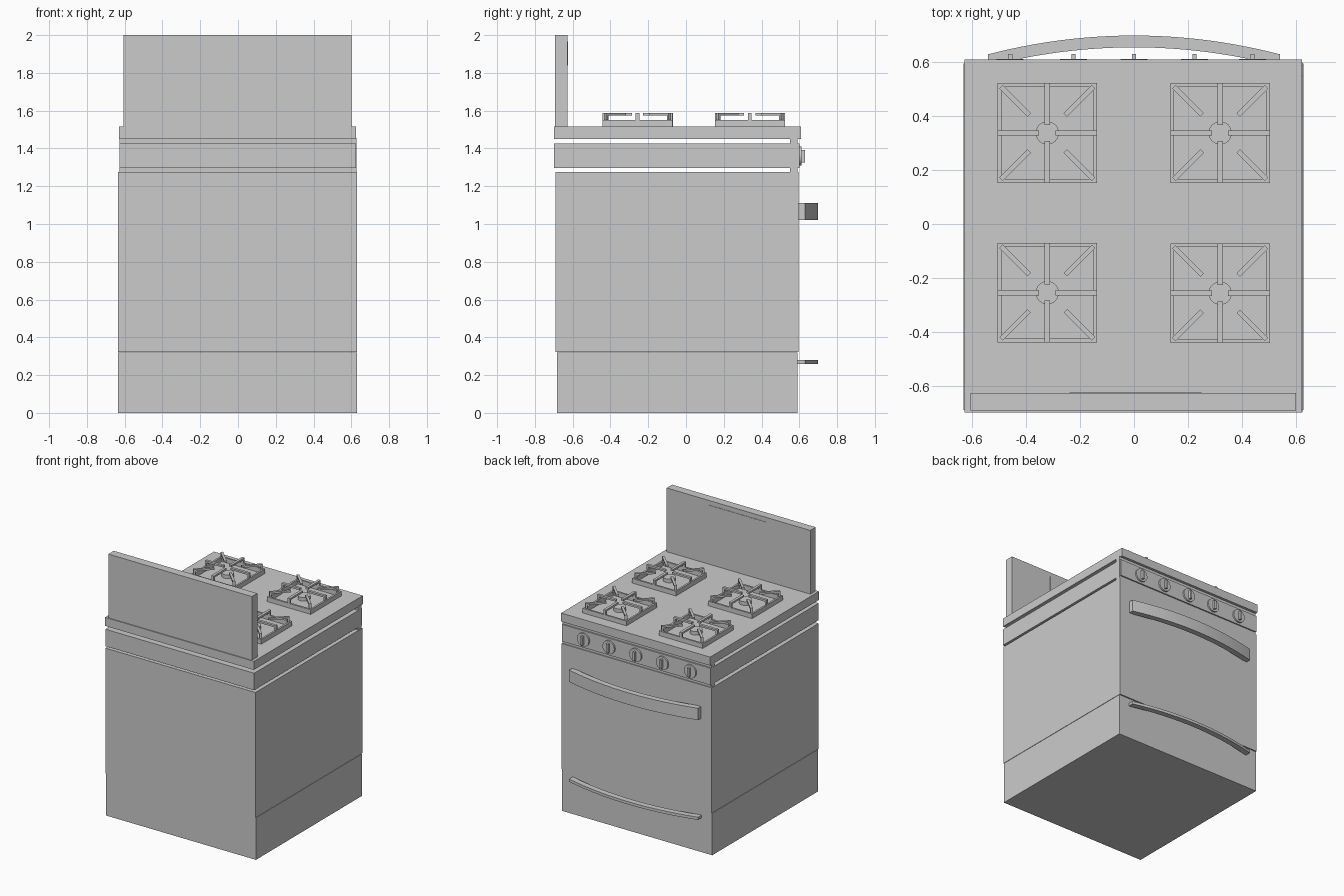
import bpy, bmesh
from math import pi
from mathutils import Matrix, Vector

if "Cube" in bpy.data.objects:
    bpy.data.objects.remove(bpy.data.objects["Cube"])


def finish(name, bm, smooth=False):
    bmesh.ops.recalc_face_normals(bm, faces=bm.faces[:])
    me = bpy.data.meshes.new(name)
    bm.to_mesh(me)
    bm.free()
    ob = bpy.data.objects.new(name, me)
    bpy.context.collection.objects.link(ob)
    if smooth:
        bpy.ops.object.select_all(action='DESELECT')
        ob.select_set(True)
        bpy.context.view_layer.objects.active = ob
        bpy.ops.object.shade_smooth_by_angle(angle=0.6)
    return ob


def add_box(bm, x0, x1, y0, y1, z0, z1, m=Matrix()):
    c = Vector(((x0 + x1) / 2, (y0 + y1) / 2, (z0 + z1) / 2))
    s = Matrix.Diagonal((x1 - x0, y1 - y0, z1 - z0, 1))
    bmesh.ops.create_cube(bm, size=1, matrix=m @ Matrix.Translation(c) @ s)


def box(name, *dims):
    bm = bmesh.new()
    add_box(bm, *dims)
    return finish(name, bm)


def add_disc(bm, r, depth, m, segs=32):
    bmesh.ops.create_cone(bm, cap_ends=True, segments=segs, radius1=r,
                          radius2=r, depth=depth, matrix=m)


# Body: stacked slabs, with a front strip bridging the open gaps
box("drawer", -0.634, 0.63, -0.684, 0.59, 0, 0.32)
box("oven_body", -0.634, 0.63, -0.69, 0.596, 0.323, 1.276)
box("control_slab", -0.628, 0.626, -0.699, 0.6, 1.296, 1.425)
box("cooktop", -0.63, 0.624, -0.7, 0.61, 1.45, 1.515)
box("front_strip", -0.627, 0.627, 0.55, 0.59, 1.27, 1.455)
box("backsplash", -0.607, 0.602, -0.693, -0.628, 1.51, 2.0)
box("clock_panel", -0.24, 0.25, -0.64, -0.625, 1.84, 1.965)

# Knobs: round plate with a grip bar
for i, x in enumerate((-0.46, -0.225, 0, 0.225, 0.44)):
    bm = bmesh.new()
    add_disc(bm, 0.05, 0.02, Matrix.Translation((x, 0.602, 1.36)) @ Matrix.Rotation(pi / 2, 4, 'X'))
    add_box(bm, x - 0.008, x + 0.008, 0.6, 0.631, 1.325, 1.392)
    finish(f"knob_{i + 1}", bm, True)


# Handles: bowed bands swept across the front
def handle(name, z0, z1, n=28):
    bm = bmesh.new()
    rings = []
    for i in range(n + 1):
        t = 2 * i / n - 1
        x, y = 0.543 * t, 0.7 - 0.07 * t * t
        pts = ((y, z0), (y, z1), (y - 0.044, z1), (y - 0.044, z0))
        rings.append([bm.verts.new((x, a, b)) for a, b in pts])
    for a, b in zip(rings, rings[1:]):
        for k in range(4):
            j = (k + 1) % 4
            bm.faces.new((a[k], a[j], b[j], b[k]))
    bm.faces.new(rings[0])
    bm.faces.new(rings[-1])
    finish(name, bm, True)


handle("door_handle", 1.02, 1.11)
handle("drawer_handle", 0.26, 0.281)

# Burners: square rim, cross and diagonal fingers on short legs, round cap
H, W, Z = 0.185, 0.014, 1.513
for name, cx, cy in (("back_left", -0.322, -0.255), ("back_right", 0.32, -0.257),
                     ("front_left", -0.322, 0.338), ("front_right", 0.32, 0.338)):
    bm = bmesh.new()
    for k in range(4):
        m = Matrix.Translation((cx, cy, 0)) @ Matrix.Rotation(k * pi / 2, 4, 'Z')
        d = m @ Matrix.Rotation(pi / 4, 4, 'Z')
        add_box(bm, H - W, H, -H, H - W, Z, 1.55, m)
        add_box(bm, 0.03, H, -0.01, 0.01, 1.574, 1.588, m)
        add_box(bm, H - W, H, -0.01, 0.01, 1.545, 1.576, m)
        add_box(bm, 0.095, 0.243, -0.009, 0.009, 1.574, 1.588, d)
        add_box(bm, 0.229, 0.243, -0.009, 0.009, 1.54, 1.576, d)
    finish("grate_" + name, bm)
    bm = bmesh.new()
    add_disc(bm, 0.043, 0.03, Matrix.Translation((cx, cy, 1.528)))
    finish("burner_" + name, bm, True)
